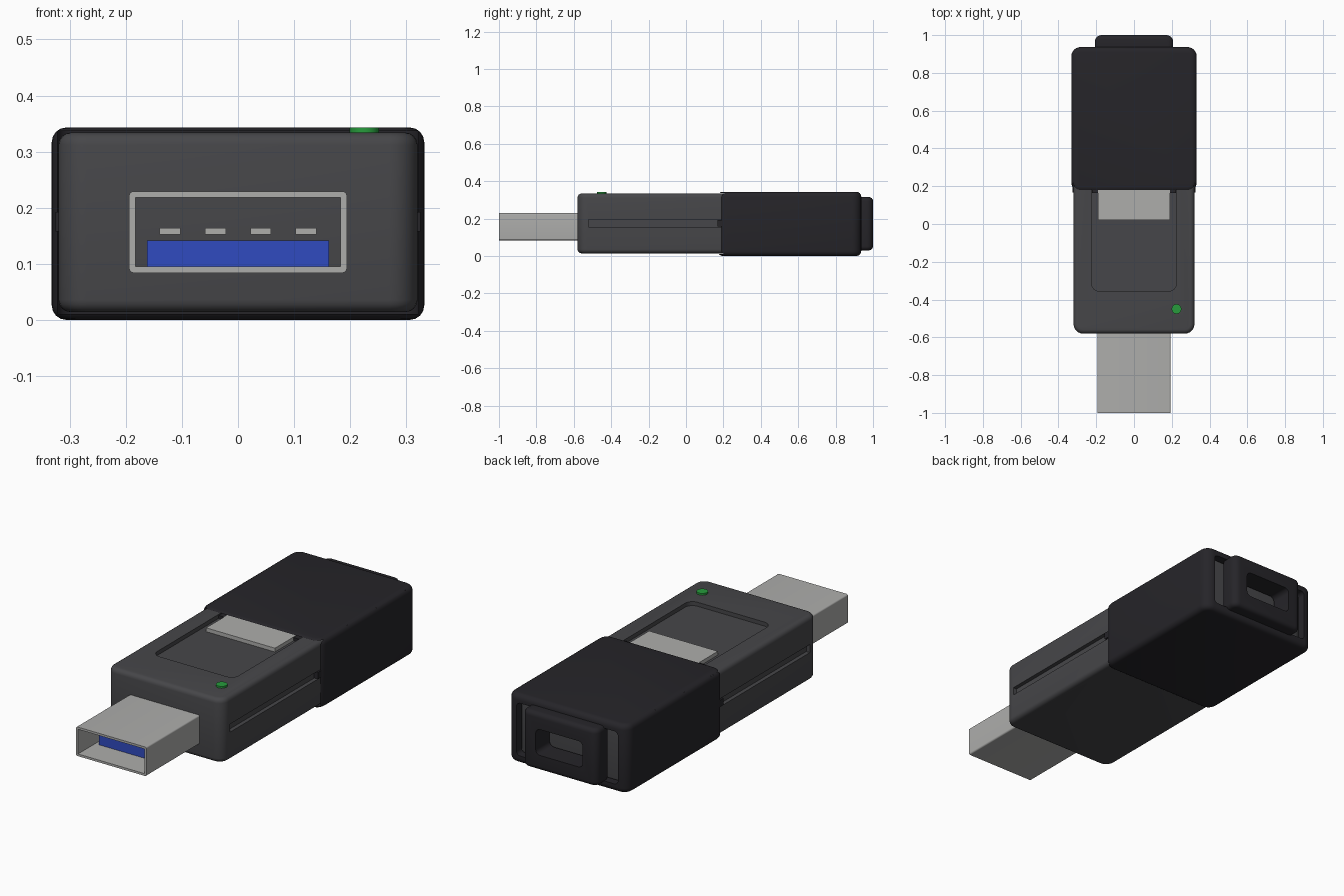
import bpy, bmesh
from mathutils import Vector

if "Cube" in bpy.data.objects:
    bpy.data.objects.remove(bpy.data.objects["Cube"])


def material(name, r, g, b):
    m = bpy.data.materials.new(name)
    m.diffuse_color = (r, g, b, 1)
    m.use_nodes = True
    m.node_tree.nodes["Principled BSDF"].inputs["Base Color"].default_value = m.diffuse_color
    return m


BODY = material("dark_grey_plastic", 0.062, 0.062, 0.067)
CAP = material("black_plastic", 0.019, 0.018, 0.022)
METAL = material("metal", 0.42, 0.42, 0.41)
BLUE = material("blue_plastic", 0.03, 0.07, 0.53)
GREEN = material("green_light", 0.02, 0.33, 0.045)


def slab(name, lo, hi, mat=None, r=0.0, r2=0.0, axis=2):
    """Box from lo to hi: edges along axis rounded by r, end rims rounded by r2."""
    lo, hi = Vector(lo), Vector(hi)
    bm = bmesh.new()
    bmesh.ops.create_cube(bm, size=1)
    for v in bm.verts:
        v.co = Vector((lo[i] + (v.co[i] + 0.5) * (hi[i] - lo[i]) for i in range(3)))
    if r:
        es = [e for e in bm.edges
              if abs(e.verts[0].co[axis] - e.verts[1].co[axis]) > 1e-5]
        bmesh.ops.bevel(bm, geom=es, offset=r, segments=6, profile=0.5, affect='EDGES')
    if r2:
        es = [e for e in bm.edges
              if abs(e.verts[0].co[axis] - e.verts[1].co[axis]) < 1e-5]
        bmesh.ops.bevel(bm, geom=es, offset=r2, segments=4, profile=0.5, affect='EDGES')
    bmesh.ops.recalc_face_normals(bm, faces=bm.faces[:])
    me = bpy.data.meshes.new(name)
    bm.to_mesh(me)
    bm.free()
    ob = bpy.data.objects.new(name, me)
    bpy.context.collection.objects.link(ob)
    if mat:
        me.materials.append(mat)
    return ob


def activate(ob):
    bpy.ops.object.select_all(action='DESELECT')
    ob.select_set(True)
    bpy.context.view_layer.objects.active = ob


def cut(ob, *cutters):
    activate(ob)
    for c in cutters:
        mod = ob.modifiers.new("cut", 'BOOLEAN')
        mod.operation = 'DIFFERENCE'
        mod.solver = 'EXACT'
        mod.object = c
        bpy.ops.object.modifier_apply(modifier=mod.name)
        bpy.data.objects.remove(c)


# Main body with a top recess and a guide groove on each side
body = slab("body", (-0.32, -0.58, 0.014), (0.32, 0.88, 0.334), BODY, 0.05, 0.022)
cut(body,
    slab("recess_cutter", (-0.225, -0.355, 0.314), (0.225, 0.7, 0.4), r=0.04),
    *[slab("groove_cutter", (min(s * 0.3, s * 0.4), -0.52, 0.155),
           (max(s * 0.3, s * 0.4), 0.7, 0.195)) for s in (-1, 1)])

# Metal plate lying in the recess
slab("recess_plate", (-0.19, 0.02, 0.314), (0.19, 0.6, 0.333), METAL)

# Sliding cap, hollow, with an open back
cap = slab("cap", (-0.332, 0.17, 0), (0.332, 0.937, 0.343), CAP, 0.05, 0.026)
cut(cap,
    slab("hollow_cutter", (-0.322, 0.1, 0.011), (0.322, 0.895, 0.337), r=0.03),
    slab("back_cutter", (-0.28, 0.85, 0.04), (0.28, 1.1, 0.303), r=0.02, axis=1))

# Cap guide lugs riding in the recess and the side grooves
slab("top_lug", (-0.222, 0.165, 0.316), (0.222, 0.3, 0.331), CAP)
for side, s in (("left", -1), ("right", 1)):
    xs = sorted((s * 0.302, s * 0.325))
    slab(side + "_lug", (xs[0], 0.168, 0.158), (xs[1], 0.3, 0.192), CAP)

# Pull tab at the back with a rounded window
tab = slab("pull_tab", (-0.207, 0.89, 0.03), (0.207, 1.0, 0.315), CAP, 0.035, 0.022)
cut(tab, slab("window_cutter", (-0.13, 0.8, 0.108), (0.13, 1.1, 0.237), r=0.025, axis=1))

# Hollow metal plug
plug = slab("plug_shell", (-0.194, -1.0, 0.084), (0.194, -0.57, 0.229), METAL, 0.008, axis=1)
cut(plug, slab("plug_cutter", (-0.183, -1.1, 0.095), (0.183, -0.5, 0.218)))

# Blue tongue and its four contacts
slab("plug_tongue", (-0.162, -0.865, 0.095), (0.162, -0.57, 0.142), BLUE)
for i in range(4):
    x = -0.121 + i * 0.0807
    slab(f"contact_{i + 1}", (x - 0.0185, -0.85, 0.152), (x + 0.0185, -0.57, 0.164), METAL)

# Indicator light
bpy.ops.mesh.primitive_cylinder_add(vertices=32, radius=0.026, depth=0.03,
                                    location=(0.225, -0.45, 0.328))
light = bpy.context.object
light.name = "indicator_light"
light.data.materials.append(GREEN)

# Smooth rounded edges, keep the rest flat
for ob in list(bpy.context.scene.objects):
    activate(ob)
    bpy.ops.object.shade_smooth_by_angle(angle=0.6)
